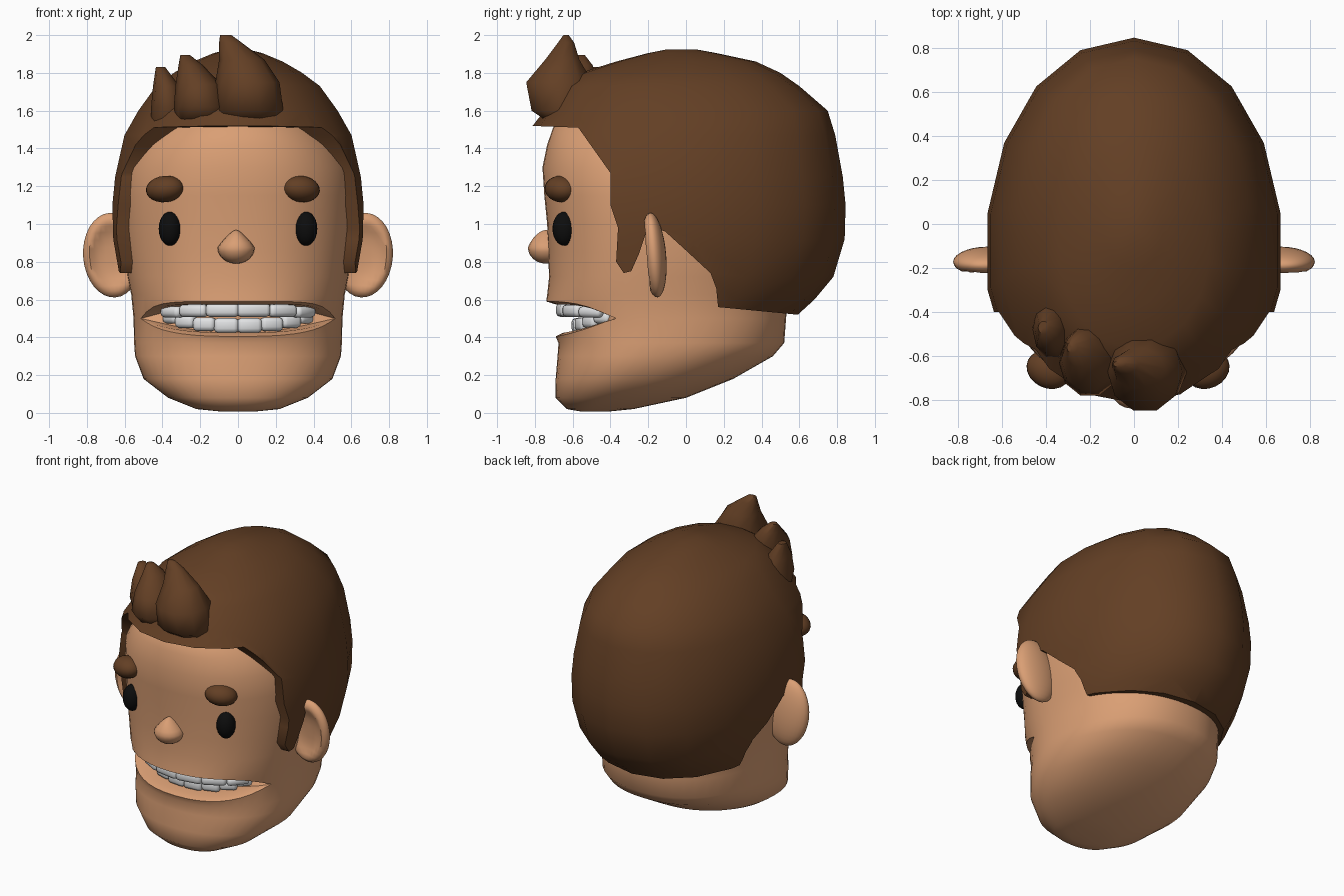
import bpy, bmesh, math
from mathutils import Matrix, Vector, Euler

if "Cube" in bpy.data.objects:
    bpy.data.objects.remove(bpy.data.objects["Cube"])


def material(name, rgb):
    m = bpy.data.materials.new(name)
    m.diffuse_color = (*rgb, 1)
    m.use_nodes = True
    m.node_tree.nodes["Principled BSDF"].inputs["Base Color"].default_value = m.diffuse_color
    return m


SKIN = material("skin", (0.70, 0.345, 0.175))
HAIR = material("hair_brown", (0.125, 0.05, 0.018))
BLACK = material("eye_black", (0.004, 0.004, 0.004))
WHITE = material("tooth_white", (0.75, 0.76, 0.77))


def finish(name, bm, mat, angle=40):
    bmesh.ops.recalc_face_normals(bm, faces=bm.faces)
    mesh = bpy.data.meshes.new(name)
    bm.to_mesh(mesh)
    bm.free()
    ob = bpy.data.objects.new(name, mesh)
    bpy.context.collection.objects.link(ob)
    mesh.materials.append(mat)
    smooth(ob, angle)
    return ob


def smooth(ob, angle):
    bpy.ops.object.select_all(action='DESELECT')
    ob.select_set(True)
    bpy.context.view_layer.objects.active = ob
    bpy.ops.object.shade_smooth_by_angle(angle=math.radians(angle))


def outline(t, yf, yb, w, n):
    """Point on an egg-shaped section; t = 0 faces the front."""
    s, c = math.sin(t), math.cos(t)
    mid = 0.55 * yf + 0.45 * yb
    depth = mid - yf if c > 0 else yb - mid
    return (w * math.copysign(abs(s) ** (2 / n), s),
            mid - depth * math.copysign(abs(c) ** (2 / n), c))


def loft(rings):
    bm = bmesh.new()
    loops = [[bm.verts.new(p) for p in r] for r in rings]
    k = len(loops[0])
    for a, b in zip(loops, loops[1:]):
        for i in range(k):
            j = (i + 1) % k
            bm.faces.new((a[i], a[j], b[j], b[i]))
    for end in (loops[0], loops[-1]):
        c = bm.verts.new(sum((v.co for v in end), Vector()) / k)
        for i in range(k):
            bm.faces.new((end[i], end[(i + 1) % k], c))
    bmesh.ops.remove_doubles(bm, verts=bm.verts, dist=0.0005)
    return bm


def section(z, yf, yb, w, k, n=2.0):
    return [(*outline(2 * math.pi * i / k, yf, yb, w, n), z) for i in range(k)]


# Head: stacked sections with lips and a mouth cavity folded in
K = 48
MOUTH = math.radians(66)


def lip(dz, scale, yf, power):
    pts = []
    for i in range(K):
        t = 2 * math.pi * i / K
        a = min(t, 2 * math.pi - t)
        f = max(0, 1 - (a / MOUTH) ** power)
        x, y = outline(t, -0.69 + f * (yf + 0.69), 0.53, 0.553, 2.2)
        k = 1 - (1 - scale) * f
        pts.append((x * k, -0.15 + (y + 0.15) * k, 0.50 + f * dz))
    return pts


def skull(*rows):
    return [section(*r, K, 2.2) for r in rows]


lower = skull((0.008, -0.56, -0.40, 0.10), (0.02, -0.63, -0.28, 0.22), (0.08, -0.69, 0.0, 0.37),
              (0.18, -0.69, 0.25, 0.50), (0.30, -0.68, 0.46, 0.545), (0.37, -0.675, 0.52, 0.55))
mouth = [lip(-0.095, 1.0, -0.69, 2.5), lip(-0.075, 0.94, -0.68, 2.5), lip(-0.075, 0.6, -0.68, 2.5),
         lip(0.07, 0.6, -0.70, 5), lip(0.075, 0.95, -0.72, 5), lip(0.09, 1.0, -0.74, 5)]
upper = skull((0.625, -0.735, 0.54, 0.565), (0.72, -0.725, 0.56, 0.585), (0.85, -0.73, 0.58, 0.60),
              (1.0, -0.735, 0.6, 0.615), (1.15, -0.75, 0.6, 0.615), (1.3, -0.76, 0.6, 0.60),
              (1.42, -0.735, 0.55, 0.54), (1.52, -0.70, 0.5, 0.45), (1.62, -0.55, 0.4, 0.32))
finish("head", loft(lower + mouth + upper), SKIN, 50)

# Hair cap: rounded dome trimmed by the side outline of the haircut
dome = [(0.50, -0.85, 0.57, 0.57), (0.60, -0.9, 0.68, 0.605), (0.72, -0.93, 0.78, 0.635),
        (0.92, -0.95, 0.84, 0.67), (1.1, -0.95, 0.845, 0.675), (1.25, -0.93, 0.83, 0.66),
        (1.47, -0.85, 0.79, 0.61), (1.6, -0.75, 0.75, 0.535), (1.73, -0.67, 0.60, 0.44),
        (1.8, -0.56, 0.50, 0.345), (1.86, -0.37, 0.37, 0.24), (1.905, -0.2, 0.16, 0.13),
        (1.925, -0.1, 0.05, 0.05)]
cap = finish("hair_cap", loft([section(*r, 18, 2.1) for r in dome]), HAIR)

haircut = [(-1.1, 1.53), (-0.57, 1.51), (-0.40, 1.27), (-0.40, 1.1), (-0.36, 0.98), (-0.37, 0.8),
           (-0.33, 0.74), (-0.29, 0.75), (-0.25, 0.84), (-0.20, 0.99), (-0.11, 0.96), (0.0, 0.86),
           (0.13, 0.74), (0.16, 0.66), (0.17, 0.56), (0.59, 0.52), (1.1, 0.51), (1.1, 2.2), (-1.1, 2.2)]
bm = bmesh.new()
face = bm.faces.new([bm.verts.new((-1, y, z)) for y, z in haircut])
ext = bmesh.ops.extrude_face_region(bm, geom=[face])
bmesh.ops.translate(bm, vec=(2, 0, 0), verts=[g for g in ext["geom"] if isinstance(g, bmesh.types.BMVert)])
cutter = finish("haircut_cutter", bm, HAIR)
cutter.hide_render = True
mod = cap.modifiers.new("trim", 'BOOLEAN')
mod.operation = 'INTERSECT'
mod.solver = 'EXACT'
mod.object = cutter
trimmed = bpy.data.meshes.new_from_object(cap.evaluated_get(bpy.context.evaluated_depsgraph_get()))
cap.modifiers.clear()
cap.data = trimmed
bpy.data.objects.remove(cutter)
smooth(cap, 40)


# Quiff: three tapering tufts, each row is x, y, z, half width, half depth
def tuft(name, rows):
    rings = [[(x + rx * math.cos(a), y + ry * math.sin(a), z)
              for a in (2 * math.pi * i / 10 for i in range(10))] for x, y, z, rx, ry in rows]
    finish(name, loft(rings), HAIR, 55)


tuft("quiff_large", [(0.07, -0.62, 1.53, 0.15, 0.10), (0.06, -0.67, 1.60, 0.18, 0.155),
                     (0.05, -0.67, 1.75, 0.17, 0.185), (0.02, -0.655, 1.87, 0.12, 0.095),
                     (-0.04, -0.635, 1.96, 0.06, 0.045), (-0.065, -0.635, 2.0, 0.03, 0.015)])
tuft("quiff_middle", [(-0.19, -0.60, 1.53, 0.13, 0.10), (-0.20, -0.63, 1.62, 0.14, 0.155),
                      (-0.21, -0.61, 1.74, 0.12, 0.15), (-0.25, -0.57, 1.84, 0.065, 0.08),
                      (-0.28, -0.56, 1.895, 0.025, 0.025)])
tuft("quiff_small", [(-0.37, -0.46, 1.52, 0.09, 0.10), (-0.37, -0.48, 1.62, 0.09, 0.13),
                     (-0.38, -0.48, 1.73, 0.07, 0.10), (-0.41, -0.47, 1.83, 0.025, 0.03)])


# Rounded features from scaled spheres, with an optional reshaping rule
def ball(name, mat, loc, size, rot=(0, 0, 0), shape=None, seg=20):
    bm = bmesh.new()
    bmesh.ops.create_uvsphere(bm, u_segments=seg, v_segments=seg // 2 + 2, radius=1)
    if shape:
        for v in bm.verts:
            shape(v.co)
    bm.transform(Matrix.LocRotScale(Vector(loc), Euler(rot), Vector(size)))
    return finish(name, bm, mat, 60)


def dish(co):
    """Hollow the front of the ear."""
    r = math.hypot(co.x, co.z)
    if co.y < 0 and r < 0.8:
        co.y += 0.95 * (1 - (r / 0.8) ** 3)


def drop(co):
    """Pinch the top of the nose to a point."""
    if co.z > 0:
        co.x *= 1 - 0.55 * co.z
        co.y *= 1 - 0.3 * co.z
        co.z *= 1.1


for side, s in (("left", -1), ("right", 1)):
    ball(side + "_ear", SKIN, (s * 0.665, -0.17, 0.835), (0.155, 0.065, 0.225),
         (math.radians(5), s * math.radians(4), 0), dish, 28)
    ball(side + "_eye", BLACK, (s * 0.36, -0.645, 0.975), (0.06, 0.062, 0.09))
    ball(side + "_eyebrow", HAIR, (s * 0.36 - 0.027, -0.66, 1.185), (0.104, 0.085, 0.07),
         (0, s * math.radians(6), s * math.radians(25)))
ball("nose", SKIN, (-0.01, -0.74, 0.875), (0.098, 0.097, 0.085), shape=drop)


# Teeth: rounded blocks along two arches
def teeth(name, count, w, depth, z, rise, size, spread):
    bm = bmesh.new()
    for i in range(count):
        u = (i + 0.5) / count * 2 - 1
        a = u * spread
        loc = Vector((w * math.sin(a), -0.32 - depth * math.cos(a), z + rise * u * u))
        yaw = math.atan2(depth * math.sin(a), w * math.cos(a))
        k = 1 - 0.25 * abs(u)
        geo = bmesh.ops.create_cube(bm, size=1, matrix=Matrix.LocRotScale(
            loc, Euler((0, 0, yaw)), Vector((size[0] * k, size[1], size[2] * k))))
        edges = list({e for v in geo["verts"] for e in v.link_edges})
        bmesh.ops.bevel(bm, geom=edges, offset=0.022, segments=2, profile=0.5, affect='EDGES')
    finish(name, bm, WHITE, 50)


teeth("upper_teeth", 6, 0.41, 0.33, 0.545, -0.015, (0.185, 0.07, 0.075), 1.2)
teeth("lower_teeth", 8, 0.39, 0.25, 0.462, 0.055, (0.135, 0.07, 0.08), 1.25)
